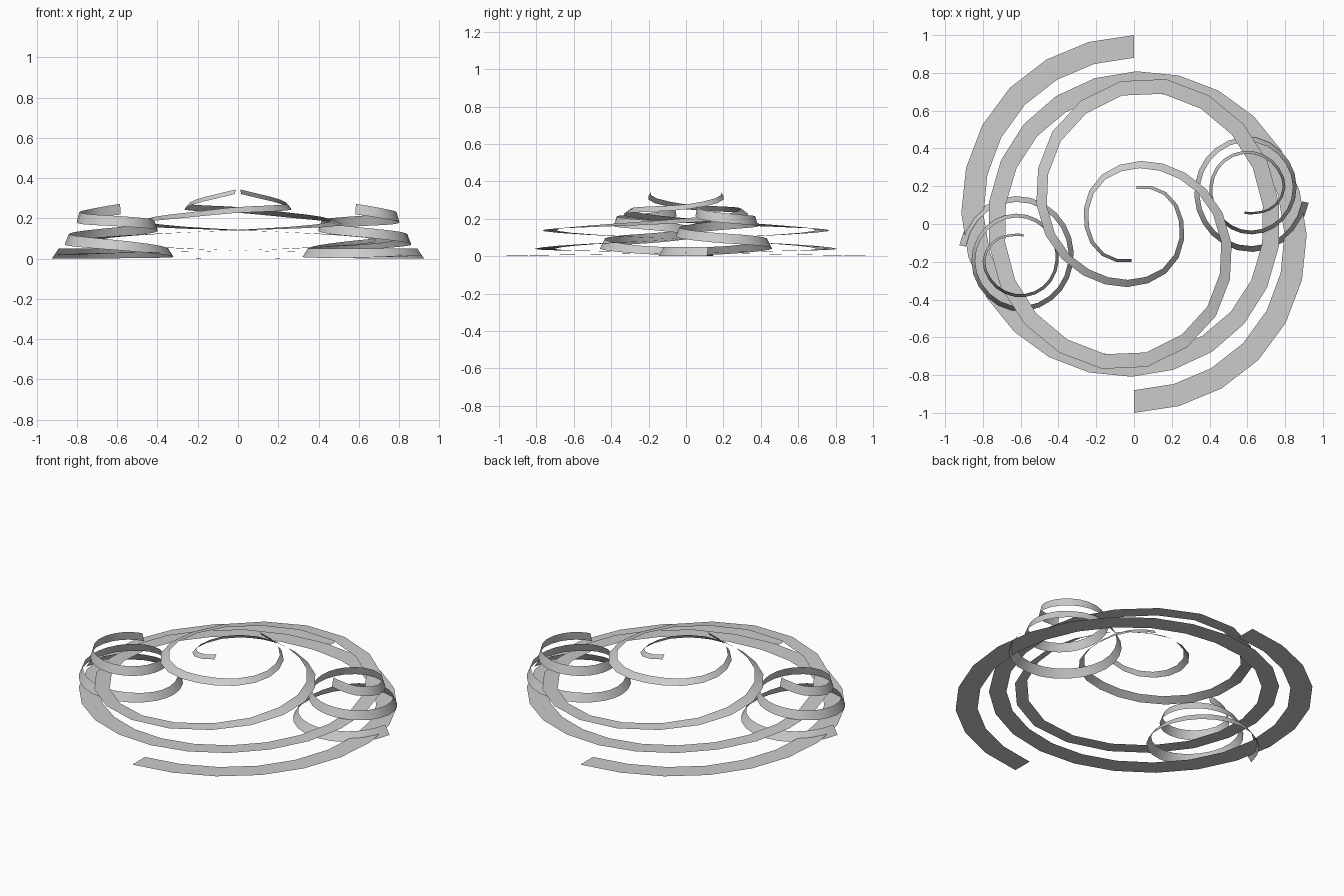
import bpy, bmesh
from math import radians, cos, sin, pi


def sample(keys, a):
    """Smooth (Hermite) interpolation of rows (angle, values...) at angle a."""
    n = len(keys)
    i = 0
    while i < n - 2 and a > keys[i + 1][0]:
        i += 1
    k0, k1 = keys[i], keys[i + 1]
    p, q = keys[max(i - 1, 0)], keys[min(i + 2, n - 1)]
    h = k1[0] - k0[0]
    t = (a - k0[0]) / h
    out = []
    for c in range(1, len(k0)):
        m0 = (k1[c] - p[c]) / (k1[0] - p[0]) * h
        m1 = (q[c] - k0[c]) / (q[0] - k0[0]) * h
        out.append((2*t**3 - 3*t*t + 1) * k0[c] + (t**3 - 2*t*t + t) * m0
                   + (3*t*t - 2*t**3) * k1[c] + (t**3 - t*t) * m1)
    return out


def ribbon(name, keys, centre, direction, angles, turn):
    """Tapered band: outer edge radius r at height z, inner edge w closer in and h higher."""
    bm = bmesh.new()
    prev = None
    for a in angles:
        r, w, z, h = sample(keys, a)
        ang = radians(a) * direction
        pair = []
        for rad, zz in ((r, z), (r - w, z + h)):
            x = centre[0] + rad * cos(ang)
            y = centre[1] + rad * sin(ang)
            pair.append(bm.verts.new((x * cos(turn) - y * sin(turn),
                                      x * sin(turn) + y * cos(turn), max(zz, 0))))
        if prev:
            quad = [prev[0], pair[0], pair[1], prev[1]]
            face = bm.faces.new(quad if direction > 0 else quad[::-1])
            face.smooth = True
        prev = pair
    mesh = bpy.data.meshes.new(name)
    bm.to_mesh(mesh)
    bm.free()
    bpy.context.collection.objects.link(bpy.data.objects.new(name, mesh))


# angle, outer radius, width, outer edge height, inner edge rise
main_keys = [
    (-90, 1.00, .120, .000, .000), (-47, .975, .120, .007, .000),
    (-5, .918, .118, .017, .000), (40, .855, .113, .028, .000),
    (90, .808, .107, .040, .000), (138, .787, .095, .066, .000),
    (180, .775, .088, .090, .000), (225, .785, .083, .116, .000),
    (265, .778, .078, .138, .002), (300, .690, .070, .152, .010),
    (335, .570, .060, .166, .020), (373, .457, .050, .185, .026),
    (410, .374, .043, .205, .028), (446, .334, .038, .226, .029),
    (490, .307, .030, .236, .029), (536, .267, .024, .248, .027),
    (580, .243, .019, .280, .025), (626, .202, .015, .321, .022)]

# small coils wind clockwise and climb
coil_keys = [
    (10, .330, .035, .000, .050), (55, .327, .032, .000, .050),
    (95, .315, .030, .002, .048), (145, .290, .028, .005, .045),
    (185, .280, .027, .010, .042), (230, .285, .026, .026, .046),
    (275, .292, .025, .044, .050), (320, .276, .022, .060, .052),
    (355, .262, .020, .070, .052), (405, .240, .020, .090, .050),
    (450, .224, .020, .108, .048), (500, .207, .019, .125, .048),
    (545, .203, .018, .140, .050), (590, .214, .017, .152, .050),
    (635, .218, .016, .162, .051), (680, .212, .015, .170, .052),
    (715, .202, .014, .180, .052), (755, .160, .014, .197, .052),
    (785, .128, .013, .210, .052), (818, .117, .012, .220, .052)]

# segments grow slightly longer towards the middle of the main spiral
main_angles = [min(-90 + 13.87 * s + .0877 * s * s, 626) for s in range(42)]
coil_angles = [10 + 808 * s / 54 for s in range(55)]

# Two copies of each ribbon, half a turn apart
for side, turn in (("right", 0.0), ("left", pi)):
    ribbon("main_spiral_ribbon_" + side, main_keys, (0, 0), 1, main_angles, turn)
    ribbon("small_coil_ribbon_" + side, coil_keys, (.60, .17), -1, coil_angles, turn)
